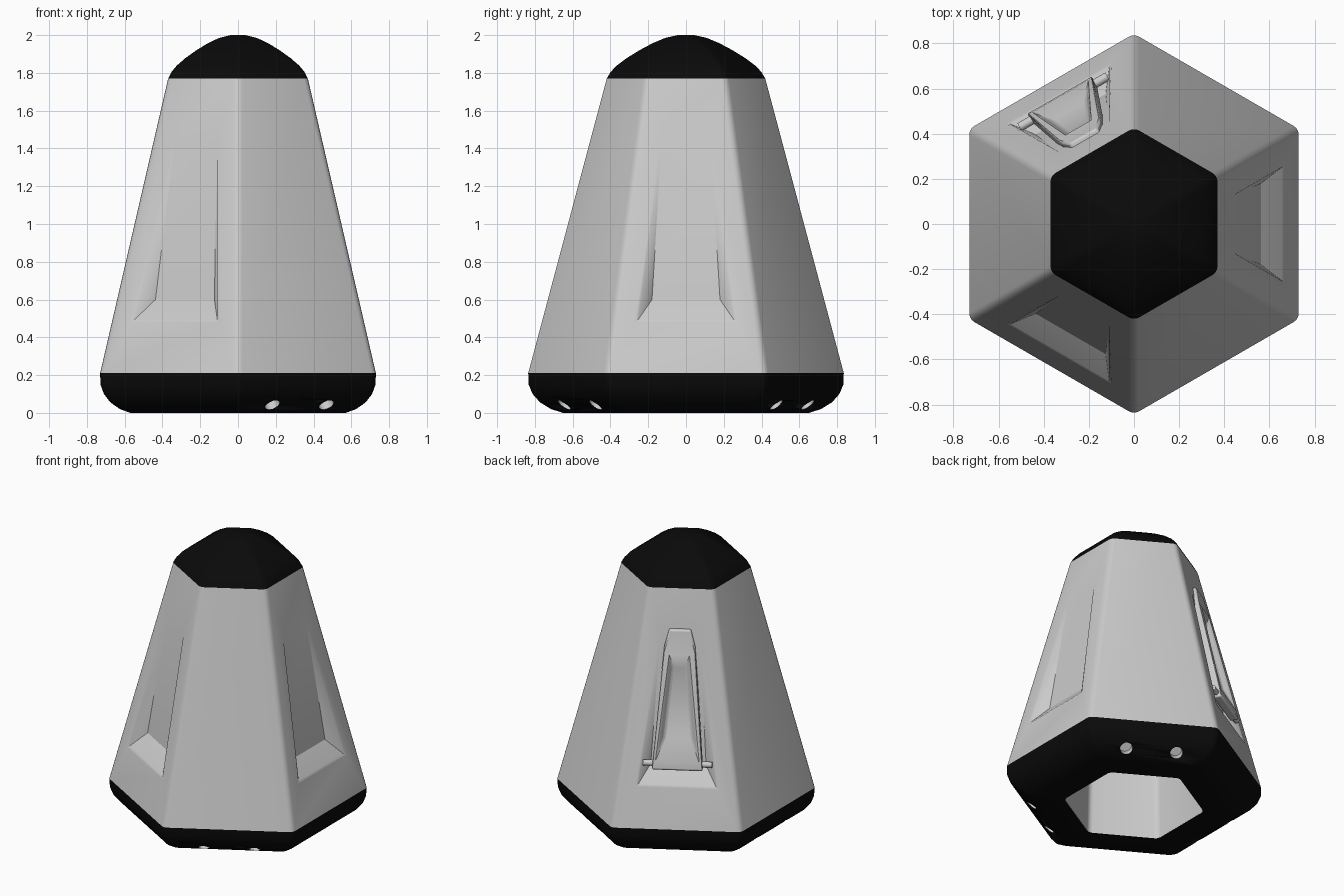
import bpy, bmesh
from math import radians, sin, cos
from mathutils import Vector

if "Cube" in bpy.data.objects:
    bpy.data.objects.remove(bpy.data.objects["Cube"])

C30 = cos(radians(30))

def on_face(ang, u, z, r):
    """Point on a hexagon side: u along the side, r outward from the axis."""
    a = radians(ang)
    return Vector((r * cos(a) - u * sin(a), r * sin(a) + u * cos(a), z))

def face_r(z):
    return 0.73 - 0.36 * (z - 0.21) / 1.56

def hex_loop(bm, apothem, z):
    """Rounded hexagon, four points per corner."""
    rad = min(0.045, apothem * 0.3)
    out = []
    for k in range(6):
        c = radians(30 + 60 * k)
        d = (apothem - rad) / C30
        for o in (-30, -10, 10, 30):
            a = c + radians(o)
            out.append(bm.verts.new((d * cos(c) + rad * cos(a), d * sin(c) + rad * sin(a), z)))
    return out

def bridge(bm, a, b, skip=()):
    n = len(a)
    for i in range(n):
        if i not in skip:
            j = (i + 1) % n
            bm.faces.new((a[i], a[j], b[j], b[i]))

def finish(bm, name, mat=None, angle=32):
    bmesh.ops.recalc_face_normals(bm, faces=bm.faces)
    me = bpy.data.meshes.new(name)
    bm.to_mesh(me)
    bm.free()
    ob = bpy.data.objects.new(name, me)
    bpy.context.collection.objects.link(ob)
    if mat:
        me.materials.append(mat)
    bpy.ops.object.select_all(action='DESELECT')
    bpy.context.view_layer.objects.active = ob
    ob.select_set(True)
    bpy.ops.object.shade_smooth_by_angle(angle=radians(angle))
    return ob

def cylinder(bm, centre, axis, radius, depth, caps=True):
    m = axis.to_track_quat('Z', 'Y').to_matrix().to_4x4()
    m.translation = centre
    bmesh.ops.create_cone(bm, cap_ends=caps, segments=16, radius1=radius,
                          radius2=radius, depth=depth, matrix=m)

black = bpy.data.materials.new("black")
black.diffuse_color = (0.003, 0.003, 0.003, 1)
black.use_nodes = True
black.node_tree.nodes["Principled BSDF"].inputs["Base Color"].default_value = black.diffuse_color

# Body: hollow tapered hexagon with wedge recesses on alternate sides
bm = bmesh.new()
low, high = hex_loop(bm, 0.73, 0.21), hex_loop(bm, 0.37, 1.77)
in_low, in_high = hex_loop(bm, 0.397, 0.002), hex_loop(bm, 0.35, 1.77)
recessed = [4 * k + 3 for k in (1, 3, 5)]
bridge(bm, low, high, recessed)
bridge(bm, high, in_high)
bridge(bm, in_high, in_low)
bridge(bm, in_low, low)
for i in recessed:
    ang = 60 * ((i - 3) // 4 + 1)
    j = (i + 1) % 24
    rim = [bm.verts.new(on_face(ang, u, z, face_r(z)))
           for u, z in ((-0.27, 0.48), (0.27, 0.48), (0.13, 1.44), (-0.13, 1.44))]
    lip = [bm.verts.new(on_face(ang, u, z, face_r(z) - 0.008))
           for u, z in ((-0.252, 0.495), (0.252, 0.495))]
    f0, f1 = (bm.verts.new(on_face(ang, u, 0.60, 0.562)) for u in (-0.18, 0.18))
    bridge(bm, [low[i], low[j], high[j], high[i]], rim)
    for f in ((rim[0], rim[1], lip[1], lip[0]), (lip[0], lip[1], f1, f0),
              (rim[1], rim[2], lip[1]), (lip[1], rim[2], f1),
              (rim[3], rim[0], lip[0]), (rim[3], lip[0], f0),
              (f0, f1, rim[2], rim[3])):
        bm.faces.new(f)
finish(bm, "body")

# Cap: black domed hexagon
bm = bmesh.new()
loops = [hex_loop(bm, a, z) for a, z in
         ((0.37, 1.77), (0.352, 1.805), (0.325, 1.838), (0.28, 1.877), (0.22, 1.92),
          (0.16, 1.957), (0.10, 1.985), (0.04, 2.0))]
for a, b in zip(loops, loops[1:]):
    bridge(bm, a, b)
bm.faces.new(loops[-1])
bm.faces.new(loops[0])
finish(bm, "cap", black)

# Base: black rounded foot ring
bm = bmesh.new()
loops = [hex_loop(bm, a, z) for a, z in
         ((0.40, 0.21), (0.73, 0.21), (0.728, 0.15), (0.71, 0.10), (0.675, 0.055),
          (0.625, 0.02), (0.57, 0.0), (0.40, 0.0))]
for a, b in zip(loops, loops[1:] + loops[:1]):
    bridge(bm, a, b)
base = finish(bm, "base", black)

# Angled round sockets, two on each plain side, with grey liners
cut, liner = bmesh.new(), bmesh.new()
for ang in (60, 180, 300):
    axis = on_face(ang, 0, -0.75, 0.66).normalized()
    for u in (-0.165, 0.165):
        p = on_face(ang, u, 0.04, 0.652)
        cylinder(cut, p, axis, 0.042, 0.16)
        cylinder(liner, p - axis * 0.042, axis, 0.0415, 0.07, False)
        cylinder(liner, p - axis * 0.07, axis, 0.0415, 0.01)
cutter = finish(cut, "socket_cutter")
cutter.data.materials.append(black)
cutter.hide_render = True
cutter.hide_set(True)
finish(liner, "socket_liners")
mod = base.modifiers.new("sockets", 'BOOLEAN')
mod.operation = 'DIFFERENCE'
mod.object = cutter
mod.solver = 'EXACT'

# Hatch: hinged tapered panel with its own sunken centre
ANG = 120
def hatch_loop(bm, pts, off):
    return [bm.verts.new(on_face(ANG, u, z, face_r(z) + off)) for u, z in pts]

def sym(*rows):
    """Symmetric outline from (half width, z) rows listed bottom to top."""
    return [(-w, z) for w, z in rows] + [(w, z) for w, z in reversed(rows)]

bm = bmesh.new()
outline = sym((0.165, 0.60), (0.10, 1.40), (0.07, 1.51))
front, back = hatch_loop(bm, outline, 0.022), hatch_loop(bm, outline, -0.035)
inset = hatch_loop(bm, sym((0.135, 0.69), (0.065, 1.33)), 0.022)
sunk = hatch_loop(bm, sym((0.09, 0.80), (0.045, 1.25)), -0.015)
bridge(bm, front, back)
bm.faces.new(back)
bm.faces.new(front[1:5])
bridge(bm, [front[0], front[1], front[4], front[5]], inset)
bridge(bm, inset, sunk)
bm.faces.new(sunk)
hatch = finish(bm, "hatch", angle=30)
bev = hatch.modifiers.new("soft_edges", 'BEVEL')
bev.width, bev.segments = 0.01, 2

# Hinge pin
bm = bmesh.new()
cylinder(bm, on_face(ANG, 0, 0.635, 0.625), on_face(ANG, 1, 0, 0), 0.02, 0.45)
finish(bm, "hinge_pin")
